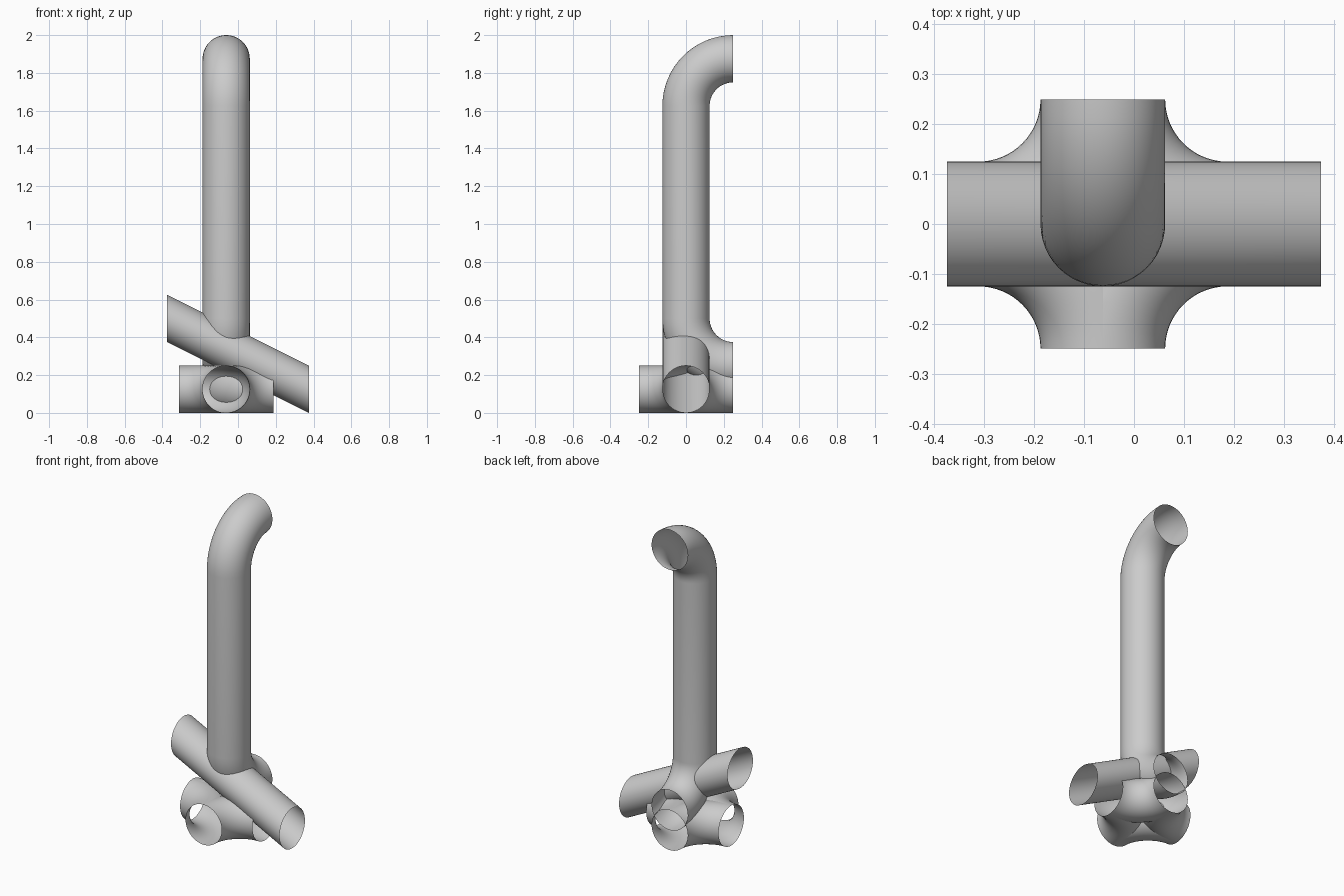
import bpy, bmesh
from math import sin, cos, pi
from mathutils import Vector

if "Cube" in bpy.data.objects:
    bpy.data.objects.remove(bpy.data.objects["Cube"])

R = 0.125      # pipe radius
BEND = 0.25    # bend radius along the centre line
CX = -0.0625   # x of the upright pipe and of the cross
SIDES = 48
STEPS = 16


def tube(name, rings, clip=()):
    """Open pipe through rings (centre, axis_u, axis_v); clip = planes (point, normal to remove)."""
    bm = bmesh.new()
    loops = []
    for c, u, v in rings:
        c, u, v = Vector(c), Vector(u), Vector(v)
        loops.append([bm.verts.new(c + R * (u * cos(2 * pi * i / SIDES) + v * sin(2 * pi * i / SIDES)))
                      for i in range(SIDES)])
    for a, b in zip(loops, loops[1:]):
        for i in range(SIDES):
            j = (i + 1) % SIDES
            bm.faces.new((a[i], a[j], b[j], b[i]))
    for co, no in clip:
        bmesh.ops.bisect_plane(bm, geom=bm.verts[:] + bm.edges[:] + bm.faces[:],
                               plane_co=co, plane_no=no, clear_outer=True)
    bmesh.ops.recalc_face_normals(bm, faces=bm.faces[:])
    # make sure normals point away from the pipe's centre line
    bm.faces.ensure_lookup_table()
    f = bm.faces[0]
    mid = f.calc_center_median()
    near = min((Vector(r[0]) for r in rings), key=lambda c: (c - mid).length)
    if f.normal.dot(mid - near) < 0:
        bmesh.ops.reverse_faces(bm, faces=bm.faces[:])
    for f in bm.faces:
        f.smooth = True
    me = bpy.data.meshes.new(name)
    bm.to_mesh(me)
    bm.free()
    ob = bpy.data.objects.new(name, me)
    bpy.context.collection.objects.link(ob)
    return ob


def bend(centre, a, b):
    """Rings of a quarter bend around centre, from direction a to direction b."""
    centre, a, b = Vector(centre), Vector(a), Vector(b)
    out = []
    for k in range(STEPS + 1):
        t = pi / 2 * k / STEPS
        d = a * cos(t) + b * sin(t)
        out.append((centre + d * BEND, d, a.cross(b)))
    return out


# upright pipe with a bend to the back at both ends
lower = bend((CX, 0.25, 0.5), (0, 0, -1), (0, -1, 0))
upper = bend((CX, 0.25, 1.625), (0, -1, 0), (0, 0, 1))
upper = [(c, d, -n) if lower[0][2].dot(n) < 0 else (c, d, n) for c, d, n in upper]
tube("upright_pipe", lower + upper)

# slanted pipe with upright cut ends
tube("slanted_pipe", [((x, 0, 0.3125 - 0.5 * x), (0, 1, 0), (0, 0, 1)) for x in (-0.375, 0.375)])

# flat four-way cross: two whole elbows, two that only fill the other corners
for name, sx, sy in (("front_left", -1, -1), ("back_right", 1, 1),
                     ("front_right", 1, -1), ("back_left", -1, 1)):
    clip = ()
    if sx != sy:
        clip = (((CX, 0, 0), (-sx, 0, 0)), ((CX, 0, 0), (0, -sy, 0)))
    tube(name + "_elbow", bend((CX + sx * 0.25, sy * 0.25, R), (-sx, 0, 0), (0, -sy, 0)), clip)
